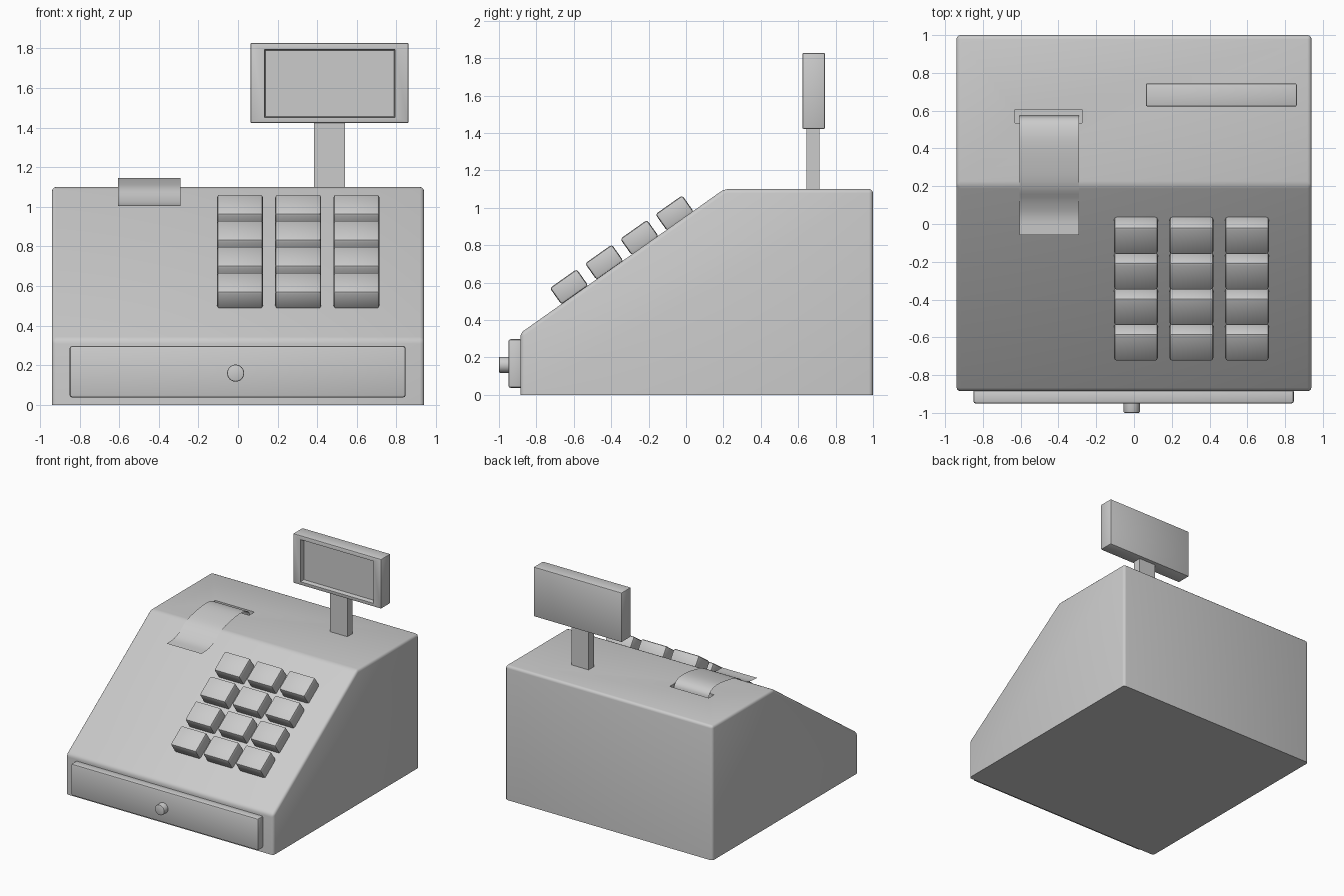
import bpy, bmesh, math
from mathutils import Vector, Matrix

if "Cube" in bpy.data.objects:
    bpy.data.objects.remove(bpy.data.objects["Cube"])

SLOPE = math.atan2(0.77, 1.09)


def finish(name, bm, angle=35):
    bmesh.ops.recalc_face_normals(bm, faces=bm.faces)
    me = bpy.data.meshes.new(name)
    bm.to_mesh(me)
    bm.free()
    ob = bpy.data.objects.new(name, me)
    bpy.context.collection.objects.link(ob)
    if angle:
        smooth(ob, angle)
    return ob


def smooth(ob, angle):
    bpy.ops.object.select_all(action='DESELECT')
    bpy.context.view_layer.objects.active = ob
    ob.select_set(True)
    bpy.ops.object.shade_smooth_by_angle(angle=math.radians(angle))


def box_bm(lo, hi):
    lo, hi = Vector(lo), Vector(hi)
    bm = bmesh.new()
    m = Matrix.Translation((lo + hi) / 2) @ Matrix.Diagonal((*(hi - lo), 1))
    bmesh.ops.create_cube(bm, size=1, matrix=m)
    return bm


def bevel(bm, edges, width, segments=2):
    bmesh.ops.bevel(bm, geom=edges, offset=width, segments=segments,
                    profile=0.5, affect='EDGES', clamp_overlap=True)


def box(name, lo, hi, r=0.0):
    bm = box_bm(lo, hi)
    if r:
        bevel(bm, bm.edges[:], r)
    return finish(name, bm)


# Body: side profile pushed across x, every edge rounded except the base
bm = bmesh.new()
profile = [(-0.885, 0), (-0.885, 0.33), (0.205, 1.1), (1, 1.1), (1, 0)]
face = bm.faces.new([bm.verts.new((-0.94, y, z)) for y, z in profile])
ext = bmesh.ops.extrude_face_region(bm, geom=[face], use_keep_orig=True)
bmesh.ops.translate(bm, vec=(1.88, 0, 0),
                    verts=[g for g in ext['geom'] if isinstance(g, bmesh.types.BMVert)])
bmesh.ops.recalc_face_normals(bm, faces=bm.faces)
bevel(bm, [e for e in bm.edges if max(v.co.z for v in e.verts) > 0.01], 0.022, 3)
body = finish('register_body', bm, 0)

# Receipt slot cut into the top
cutter = box('slot_cutter', (-0.63, 0.535, 1.05), (-0.275, 0.605, 1.2))
cutter.hide_render = True
mod = body.modifiers.new('slot', 'BOOLEAN')
mod.object = cutter
mod.operation = 'DIFFERENCE'
mod.solver = 'EXACT'
bpy.context.view_layer.objects.active = body
bpy.ops.object.modifier_apply(modifier='slot')
bpy.data.objects.remove(cutter)
smooth(body, 32)

# Cash drawer and its round knob
box('drawer_front', (-0.85, -0.95, 0.037), (0.846, -0.875, 0.297), 0.012)
bm = bmesh.new()
m = Matrix.Translation((-0.012, -0.97, 0.16)) @ Matrix.Rotation(math.pi / 2, 4, 'X')
bmesh.ops.create_cone(bm, cap_ends=True, segments=32, radius1=0.043, radius2=0.043,
                      depth=0.06, matrix=m)
bevel(bm, [e for e in bm.edges if all(v.co.y < -0.99 for v in e.verts)], 0.006)
finish('drawer_knob', bm)

# Keypad: three columns by four rows lying on the slope
for row in range(4):
    for col in range(3):
        bm = box_bm((-0.116, -0.088, -0.054), (0.116, 0.088, 0.054))
        bevel(bm, bm.edges[:], 0.014)
        centre = Vector((0.01 + 0.294 * col, -0.625 + 0.188 * row, 0.577 + 0.1315 * row))
        bm.transform(Matrix.Translation(centre) @ Matrix.Rotation(SLOPE, 4, 'X'))
        finish(f'key_{row + 1}_{col + 1}', bm)

# Customer display on its post, screen sunk into the front
box('display_post', (0.384, 0.645, 1.09), (0.54, 0.713, 1.43))
bm = box_bm((0.063, 0.622, 1.422), (0.862, 0.744, 1.828))
bevel(bm, bm.edges[:], 0.008)
front = min(bm.faces, key=lambda f: (round(f.calc_center_median().y, 4), -f.calc_area()))
bmesh.ops.inset_individual(bm, faces=[front], thickness=0.027)


def place_screen(x0, x1, z0, z1, y):
    c = front.calc_center_median()
    for v in front.verts:
        v.co = (x0 if v.co.x < c.x else x1, y, z0 if v.co.z < c.z else z1)


place_screen(0.133, 0.794, 1.45, 1.795, 0.622)
bmesh.ops.inset_individual(bm, faces=[front], thickness=0.005)
place_screen(0.138, 0.789, 1.457, 1.788, 0.655)
finish('display_head', bm, 32)

# Receipt paper: smooth strip through a few side-view points
pts = [Vector(p) for p in [(0.574, 1.055), (0.562, 1.105), (0.52, 1.135), (0.44, 1.145),
                           (0.32, 1.13), (0.2, 1.1), (0.12, 1.048), (0.04, 1.013), (-0.057, 1.005)]]
ctrl = [2 * pts[0] - pts[1]] + pts + [2 * pts[-1] - pts[-2]]
path = []
for a, b, c, d in zip(ctrl, ctrl[1:], ctrl[2:], ctrl[3:]):
    for i in range(4):
        t = i / 4
        path.append(0.5 * (2 * b + (c - a) * t + (2 * a - 5 * b + 4 * c - d) * t ** 2
                           + (3 * b - a - 3 * c + d) * t ** 3))
path.append(pts[-1])
bm = bmesh.new()
rows = [[bm.verts.new((x, p.x, p.y)) for x in (-0.605, -0.29)] for p in path]
for (a, b), (c, d) in zip(rows, rows[1:]):
    bm.faces.new((a, b, d, c))
finish('receipt_paper', bm, 60)
